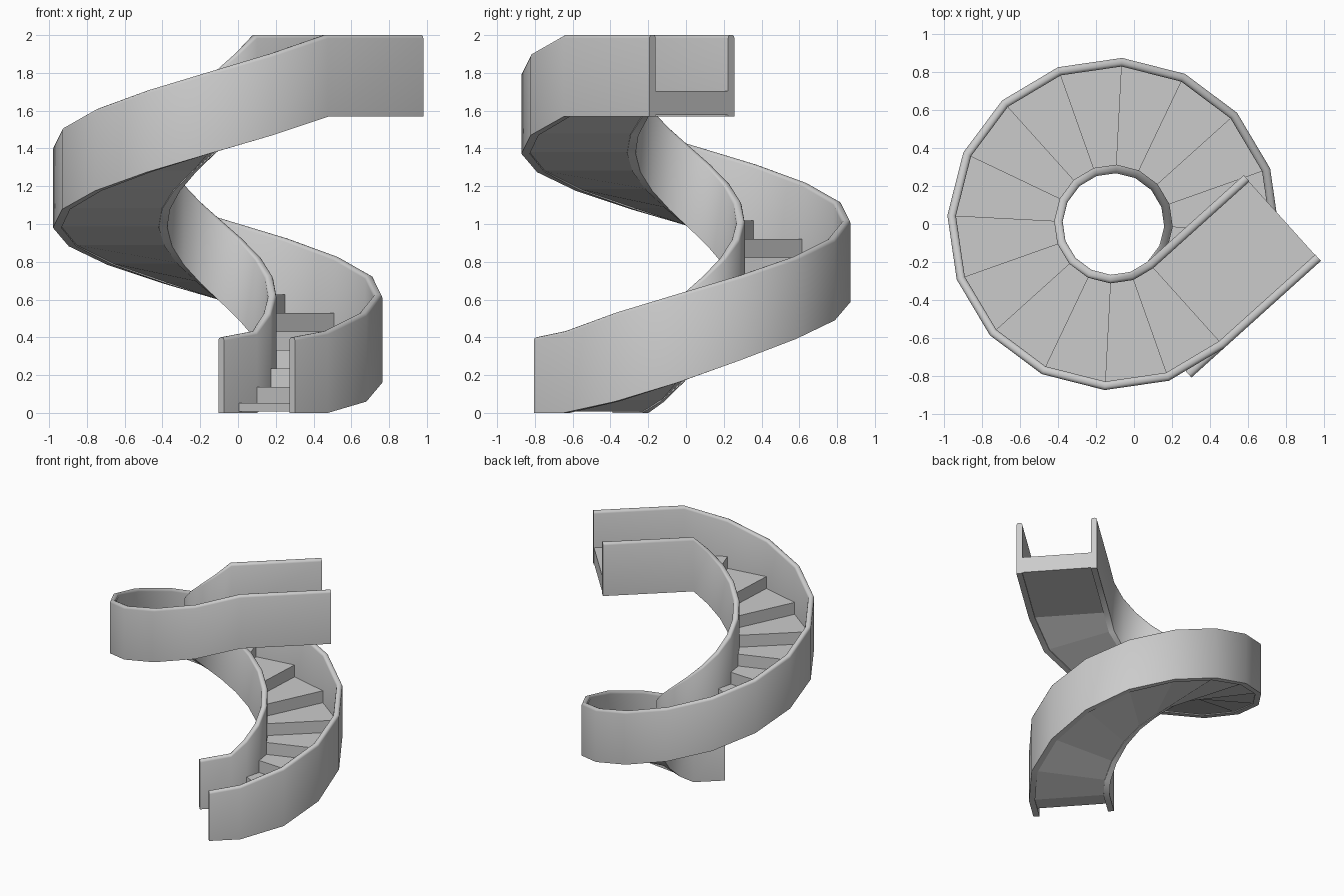
import bpy, bmesh, math

if "Cube" in bpy.data.objects:
    bpy.data.objects.remove(bpy.data.objects["Cube"])

CX = -0.108                     # axis of the spiral
N, START = 16, math.radians(-48)
RISE = 0.098
WALL_H = 0.433
L_IN, L_OUT = 0.235, 0.68       # straight runs at the bottom and top


def point(s, r, z):
    """Position along the path: s = step number, tuple ('in'/'out', dist) for straights."""
    back = s[1] if isinstance(s, tuple) else 0
    a = START if isinstance(s, tuple) else START + s * 2 * math.pi / N
    return (CX + r * math.cos(a) - back * math.sin(a),
            r * math.sin(a) + back * math.cos(a), z)


def low(i):
    """Underside height, eased onto the ground over the first steps."""
    return {1: 0.06, 2: 0.16, 3: 0.28}.get(i, RISE * i)


def loft(name, rings):
    """Closed solid through equal-length cross-sections."""
    bm = bmesh.new()
    vs = [[bm.verts.new(p) for p in ring] for ring in rings]
    n = len(vs[0])
    for a, b in zip(vs, vs[1:]):
        for k in range(n):
            bm.faces.new((a[k], a[(k + 1) % n], b[(k + 1) % n], b[k]))
    bm.faces.new(vs[0])
    bm.faces.new(vs[-1])
    bmesh.ops.recalc_face_normals(bm, faces=bm.faces)
    me = bpy.data.meshes.new(name)
    bm.to_mesh(me)
    bm.free()
    ob = bpy.data.objects.new(name, me)
    bpy.context.collection.objects.link(ob)
    return ob


# Curved side walls with rounded top edges
stations = [(("in", -L_IN), 0, 0.40)]
stations += [(i, low(i), RISE * i + WALL_H) for i in range(N + 1)]
stations += [(("out", L_OUT), RISE * N, RISE * N + WALL_H)]
for name, r0, r1 in (("inner_wall", 0.267, 0.312), ("outer_wall", 0.828, 0.873)):
    rings = []
    for s, b, t in stations:
        prof = [(r0, b), (r1, b), (r1, t - 0.018), (r1 - 0.005, t - 0.005), (r1 - 0.016, t),
                (r0 + 0.016, t), (r0 + 0.005, t - 0.005), (r0, t - 0.018)]
        rings.append([point(s, r, z) for r, z in prof])
    wall = loft(name, rings)
    bpy.ops.object.select_all(action='DESELECT')
    wall.select_set(True)
    bpy.context.view_layer.objects.active = wall
    bpy.ops.object.shade_smooth_by_angle(angle=math.radians(50))


# Treads: flat top, sloping underside, set into both walls
def slab(name, sa, sb, ba, bb, top):
    loft(name, [[point(s, 0.30, b), point(s, 0.84, b), point(s, 0.84, top), point(s, 0.30, top)]
                for s, b in ((sa, ba), (sb, bb))])


GAP = 0.008
slab("entry_step", ("in", -0.13), 0, GAP, GAP, 0.052)
for i in range(N):
    slab(f"tread_{i + 1}", i, i + 1, low(i) + GAP, low(i + 1) + GAP, 0.137 + RISE * i)

# Straight landing at the top
slab("landing", N, ("out", L_OUT - 0.002), RISE * N + GAP, RISE * N + GAP, 0.137 + RISE * N)
